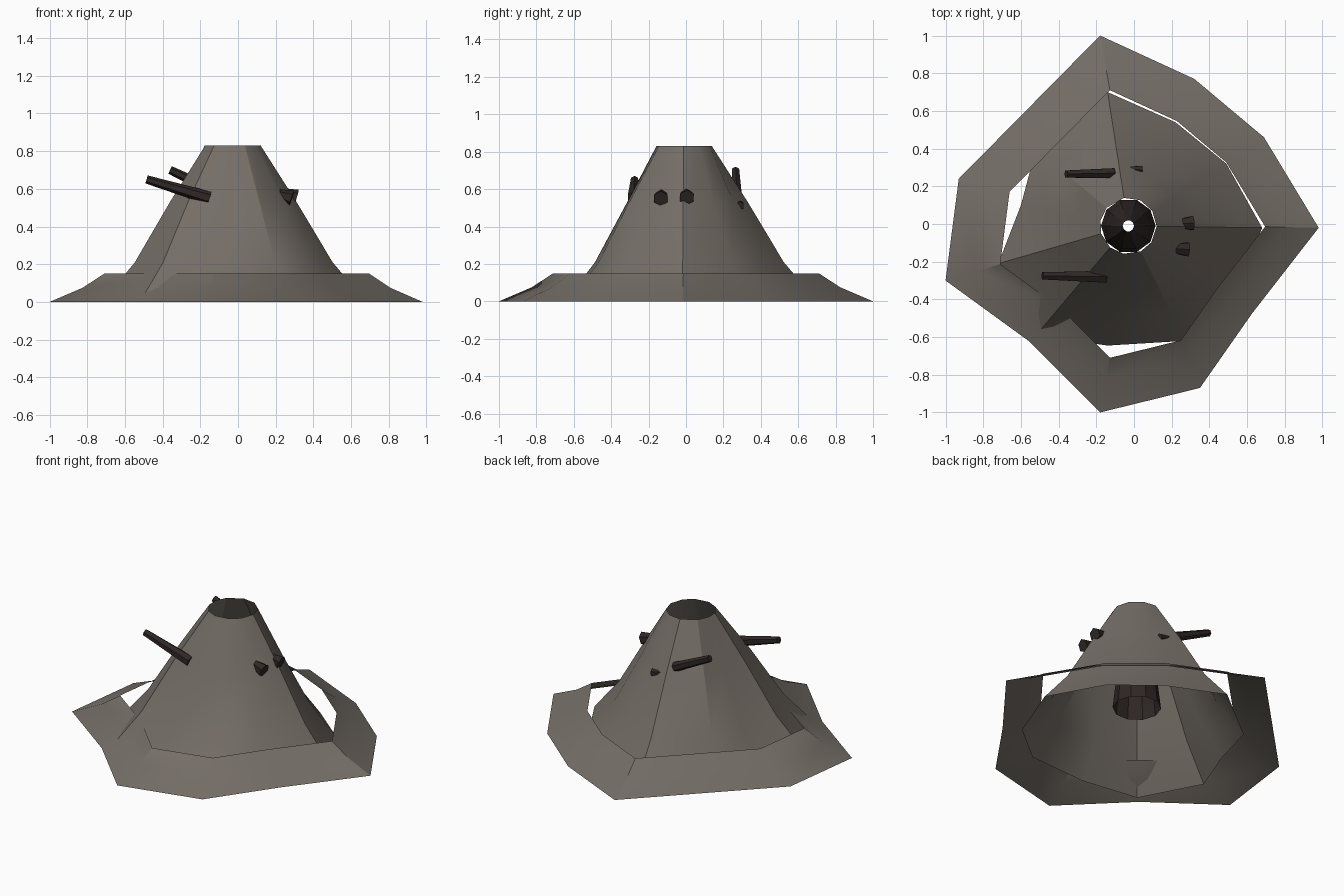
import bpy, bmesh, math
from mathutils import Vector

cube = bpy.data.objects.get("Cube")
if cube:
    bpy.data.objects.remove(cube, do_unlink=True)


def make_material(name, color):
    mat = bpy.data.materials.new(name)
    mat.use_nodes = True
    mat.diffuse_color = color
    bsdf = mat.node_tree.nodes["Principled BSDF"]
    bsdf.inputs["Base Color"].default_value = color
    bsdf.inputs["Roughness"].default_value = 0.9
    return mat


hide = make_material("weathered hide", (0.175, 0.155, 0.133, 1))
wood = make_material("charred wood", (0.028, 0.02, 0.019, 1))


def finish(bm, name, mat, angle=30):
    mesh = bpy.data.meshes.new(name)
    bm.to_mesh(mesh)
    bm.free()
    mesh.materials.append(mat)
    obj = bpy.data.objects.new(name, mesh)
    bpy.context.collection.objects.link(obj)
    bpy.ops.object.select_all(action="DESELECT")
    obj.select_set(True)
    bpy.context.view_layer.objects.active = obj
    bpy.ops.object.shade_smooth_by_angle(angle=math.radians(angle))
    return obj


def loft(name, rings, mat):
    """Open surface through closed rings listed from bottom to top."""
    bm = bmesh.new()
    loops = [[bm.verts.new(p) for p in ring] for ring in rings]
    for low, high in zip(loops, loops[1:]):
        n = len(low)
        for i in range(n):
            j = (i + 1) % n
            bm.faces.new((low[i], low[j], high[j], high[i]))
    return finish(bm, name, mat)


# Ground skirt: one irregular outline drawn inward and up
skirt_outline = [(0.98, -0.02), (0.69, 0.46), (0.32, 0.77), (-0.18, 1.0), (-0.93, 0.24),
                 (-1.0, -0.3), (-0.56, -0.62), (-0.18, -1.0), (0.35, -0.87), (0.63, -0.47)]
skirt_steps = [(1, 0), (0.825, 0.075), (0.71, 0.15)]
loft("ground_skirt", [[(x * f, y * f, z) for x, y in skirt_outline] for f, z in skirt_steps], hide)

# Tent body: irregular foot narrowing to a round smoke hole
center = Vector((-0.03, -0.01))
foot = [(0.68, -0.02), (0.49, 0.32), (0.22, 0.54), (-0.14, 0.7), (-0.52, 0.4), (-0.6, 0.1),
        (-0.72, -0.21), (-0.52, -0.59), (-0.14, -0.645), (0.27, -0.62), (0.53, -0.41)]
rings = []
for f, z in [(1, 0), (0.75, 0.21), (0.48, 0.53)]:
    pts = [center + (Vector(p) - center) * f for p in foot]
    rings.append([(p.x, p.y, z) for p in pts])
rim = [center + (Vector(p) - center).normalized() * 0.15 for p in foot]
rings.append([(p.x, p.y, 0.83) for p in rim])
loft("tent_body", rings, hide)

# Inner smoke hood, open at both ends
hood = []
for r, z in [(0.145, 0.18), (0.125, 0.36), (0.03, 0.64)]:
    turns = [math.tau * i / 10 for i in range(10)]
    hood.append([(center.x + r * math.cos(a), center.y + r * math.sin(a), z) for a in turns])
loft("smoke_hood", hood, wood)


# Poles poking out through the hide
def pole(name, start, end, r_start, r_end):
    a, b = Vector(start), Vector(end)
    bm = bmesh.new()
    bmesh.ops.create_cone(bm, cap_ends=True, segments=6, radius1=r_start,
                          radius2=r_end, depth=(b - a).length)
    turn = (b - a).to_track_quat("Z", "Y")
    for v in bm.verts:
        v.co = turn @ v.co + (a + b) / 2
    finish(bm, name, wood)


pole("front_long_pole", (-0.15, -0.28, 0.55), (-0.485, -0.275, 0.65), 0.036, 0.022)
pole("back_long_pole", (-0.11, 0.27, 0.58), (-0.36, 0.265, 0.7), 0.03, 0.022)
pole("back_short_pole", (-0.04, 0.292, 0.53), (0.04, 0.287, 0.51), 0.012, 0.025)
pole("side_pole_rear", (0.23, 0.0, 0.58), (0.31, 0.005, 0.555), 0.025, 0.042)
pole("side_pole_front", (0.21, -0.13, 0.575), (0.285, -0.135, 0.55), 0.025, 0.042)
